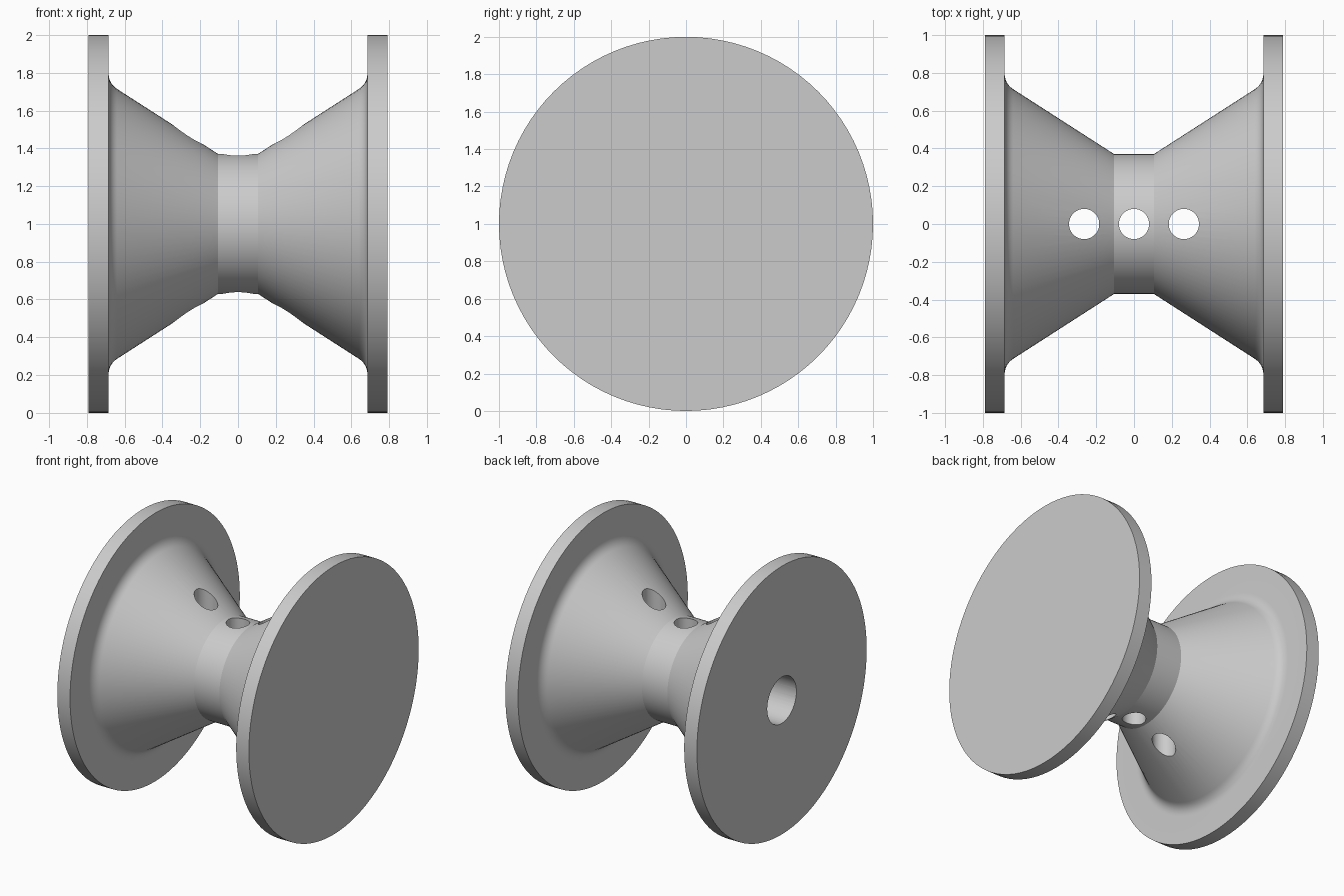
import bpy
import bmesh
from math import radians
from mathutils import Matrix, Vector

cube = bpy.data.objects.get("Cube")
if cube:
    bpy.data.objects.remove(cube, do_unlink=True)

SEGMENTS = 96
grey = bpy.data.materials.new("plain grey")
grey.use_nodes = True
colour = (0.6, 0.6, 0.6, 1)
grey.diffuse_color = colour
grey.node_tree.nodes["Principled BSDF"].inputs["Base Color"].default_value = colour


def add_object(name, bm):
    bmesh.ops.recalc_face_normals(bm, faces=bm.faces)
    mesh = bpy.data.meshes.new(name)
    bm.to_mesh(mesh)
    bm.free()
    mesh.materials.append(grey)
    obj = bpy.data.objects.new(name, mesh)
    bpy.context.collection.objects.link(obj)
    return obj


def cylinder(name, radius, depth, centre, axis):
    bm = bmesh.new()
    turn = Vector((0, 0, 1)).rotation_difference(Vector(axis)).to_matrix().to_4x4()
    bmesh.ops.create_cone(bm, cap_ends=True, segments=48, radius1=radius,
                          radius2=radius, depth=depth,
                          matrix=Matrix.Translation(centre) @ turn)
    return add_object(name, bm)


# Half profile as (x, radius): neck, cone, curved fillet, flange
NECK, CONE_END, CORNER, FILLET_END = (0.105, 0.37), (0.64, 0.714), (0.685, 0.744), (0.685, 0.8)
half = [NECK]
for i in range(9):
    t = i / 8
    half.append(tuple((1 - t) ** 2 * a + 2 * t * (1 - t) * b + t * t * c
                      for a, b, c in zip(CONE_END, CORNER, FILLET_END)))
half += [(0.685, 1), (0.79, 1), (0.79, 0)]
profile = [(-x, r) for x, r in reversed(half)] + half

# Revolve the profile around the long axis
bm = bmesh.new()
verts = [bm.verts.new((x, 0, r)) for x, r in profile]
edges = [bm.edges.new(pair) for pair in zip(verts, verts[1:])]
bmesh.ops.spin(bm, geom=verts + edges, cent=(0, 0, 0), axis=(1, 0, 0),
               angle=radians(360), steps=SEGMENTS, use_merge=True)
bmesh.ops.remove_doubles(bm, verts=bm.verts, dist=0.0001)
bmesh.ops.translate(bm, verts=bm.verts, vec=(0, 0, 1))
spool = add_object("spool", bm)

# Three cross holes through the waist and one blind hole in the end
cutters = [cylinder("cross_hole_cutter", 0.08, 3, (x, 0, 1), (0, 0, 1))
           for x in (-0.264, 0, 0.264)]
cutters.append(cylinder("end_hole_cutter", 0.172, 0.8, (-0.79, 0, 1), (1, 0, 0)))

bpy.ops.object.select_all(action="DESELECT")
spool.select_set(True)
bpy.context.view_layer.objects.active = spool
for cutter in cutters:
    cut = spool.modifiers.new("hole", "BOOLEAN")
    cut.operation = "DIFFERENCE"
    cut.solver = "EXACT"
    cut.object = cutter
    bpy.ops.object.modifier_apply(modifier=cut.name)
    bpy.data.objects.remove(cutter, do_unlink=True)

bpy.ops.object.shade_smooth_by_angle(angle=radians(25))
